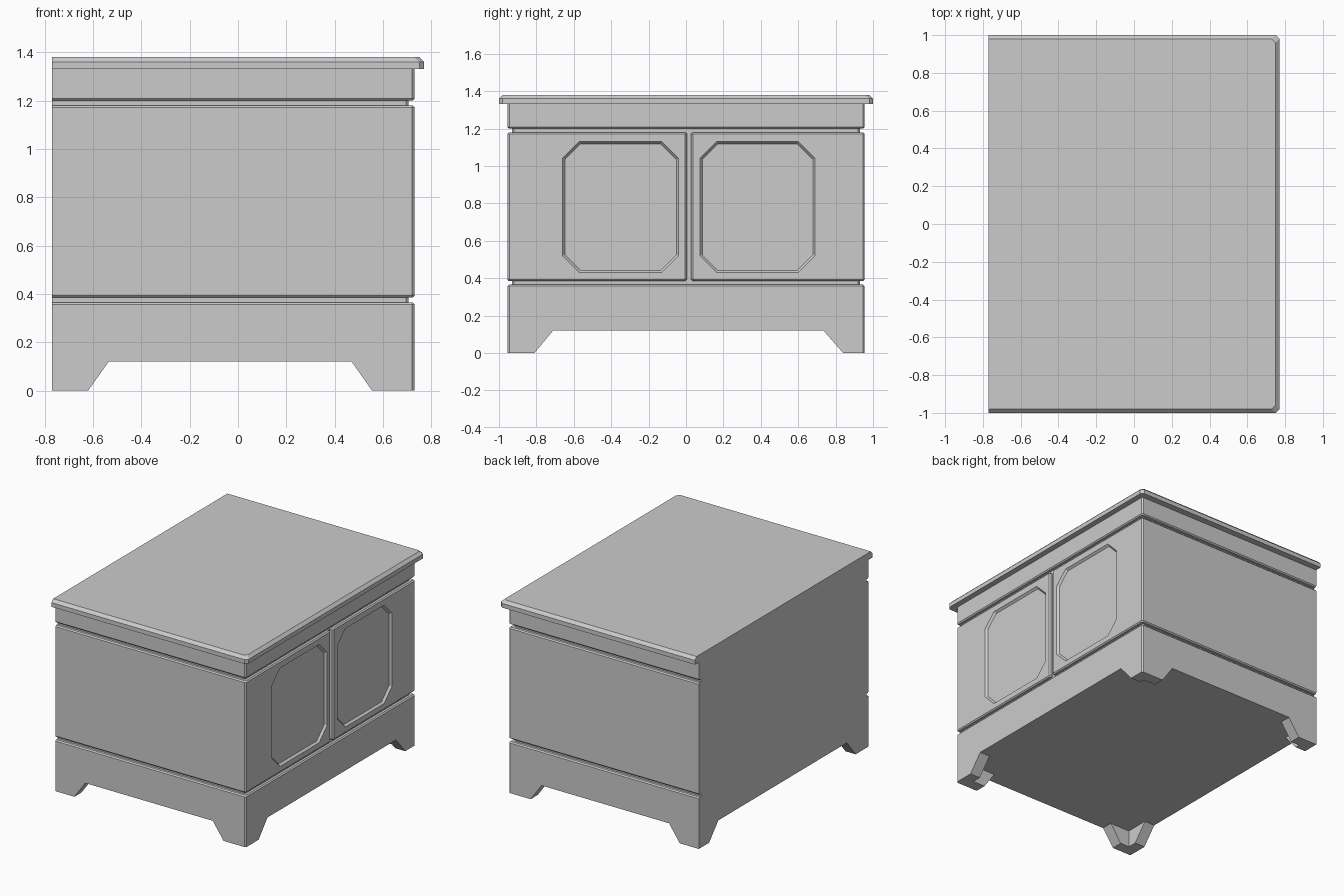
import bpy, bmesh

if "Cube" in bpy.data.objects:
    bpy.data.objects.remove(bpy.data.objects["Cube"])

BACK, FRONT, SIDE = -0.77, 0.73, 0.955


def loft(name, rings):
    """Closed solid through equal-length rings of 3D points."""
    bm = bmesh.new()
    rows = [[bm.verts.new(p) for p in ring] for ring in rings]
    n = len(rows[0])
    for a, b in zip(rows, rows[1:]):
        for i in range(n):
            j = (i + 1) % n
            bm.faces.new((a[i], a[j], b[j], b[i]))
    bm.faces.new(rows[0])
    bm.faces.new(rows[-1])
    bmesh.ops.recalc_face_normals(bm, faces=bm.faces)
    mesh = bpy.data.meshes.new(name)
    bm.to_mesh(mesh)
    bm.free()
    obj = bpy.data.objects.new(name, mesh)
    bpy.context.collection.objects.link(obj)
    return obj


def slab(name, x1, y0, y1, levels, c=0.01):
    """Block with a flat back and two chamfered door-side corners.
    levels: (height, inset) pairs, inset applied on all sides but the back."""
    rings = []
    for z, d in levels:
        a, b, f = y0 + d, y1 - d, x1 - d
        rings.append([(BACK, a, z), (f - c, a, z), (f, a + c, z),
                      (f, b - c, z), (f - c, b, z), (BACK, b, z)])
    return loft(name, rings)


# Table top with chamfered upper rim
slab("table_top", 0.77, -1, 1, [(1.33, 0), (1.36, 0), (1.38, 0.02)], 0.02)

# Inner core, visible only in the grooves
slab("inner_core", FRONT - 0.025, -SIDE + 0.025, SIDE - 0.025,
     [(0.34, 0), (1.22, 0)])

# Upper apron and base plinth
slab("upper_apron", FRONT, -SIDE, SIDE, [(1.20, 0.008), (1.208, 0), (1.33, 0)])
slab("base_plinth", FRONT, -SIDE, SIDE, [(0.12, 0), (0.357, 0), (0.365, 0.008)])


# Two cabinet halves, each door face with a recessed octagonal panel
def octagon(x, y0, y1, d):
    a, b, lo, hi, k = y0 + d, y1 - d, 0.43 + d, 1.13 - d, 0.09 - 0.59 * d
    return [(x, a + k, lo), (x, b - k, lo), (x, b, lo + k), (x, b, hi - k),
            (x, b - k, hi), (x, a + k, hi), (x, a, hi - k), (x, a, lo + k)]


door_levels = [(0.385, 0.008), (0.393, 0), (1.172, 0), (1.18, 0.008)]
for side, y0, y1, p0, p1 in (("left", -SIDE, 0.005, -0.66, -0.04),
                             ("right", 0.028, SIDE, 0.075, 0.69)):
    half = slab(side + "_cabinet_door", FRONT, y0, y1, door_levels)
    cutter = loft(side + "_panel_cutter", [octagon(FRONT - 0.015, p0, p1, 0.012),
                                           octagon(FRONT, p0, p1, 0),
                                           octagon(FRONT + 0.02, p0, p1, 0)])
    cutter.hide_render = True
    mod = half.modifiers.new("panel", 'BOOLEAN')
    mod.operation = 'DIFFERENCE'
    mod.solver = 'EXACT'
    mod.object = cutter
    bpy.context.view_layer.objects.active = half
    bpy.ops.object.modifier_apply(modifier=mod.name)
    bpy.data.objects.remove(cutter)


# Bracket feet: L-shaped, arms widening towards the plinth
def foot(name, cx, cy, ground, upper, c):
    sx, sy = (1 if cx < 0 else -1), (1 if cy < 0 else -1)
    t = 0.08
    rings = []
    for z, (ax, ay) in ((0, ground), (0.12, upper)):
        plan = [(c, 0), (ax, 0), (ax, t), (t, t), (t, ay), (0, ay), (0, c)]
        if c == 0:
            plan.pop()
        rings.append([(cx + sx * u, cy + sy * v, z) for u, v in plan])
    loft(name, rings)


for label, cx, c, gx, ux in (("back", BACK, 0, 0.15, 0.235),
                             ("door", FRONT, 0.01, 0.175, 0.26)):
    foot(label + "_left_foot", cx, -SIDE, (gx, 0.145), (ux, 0.245), c)
    foot(label + "_right_foot", cx, SIDE, (gx, 0.115), (ux, 0.22), c)
